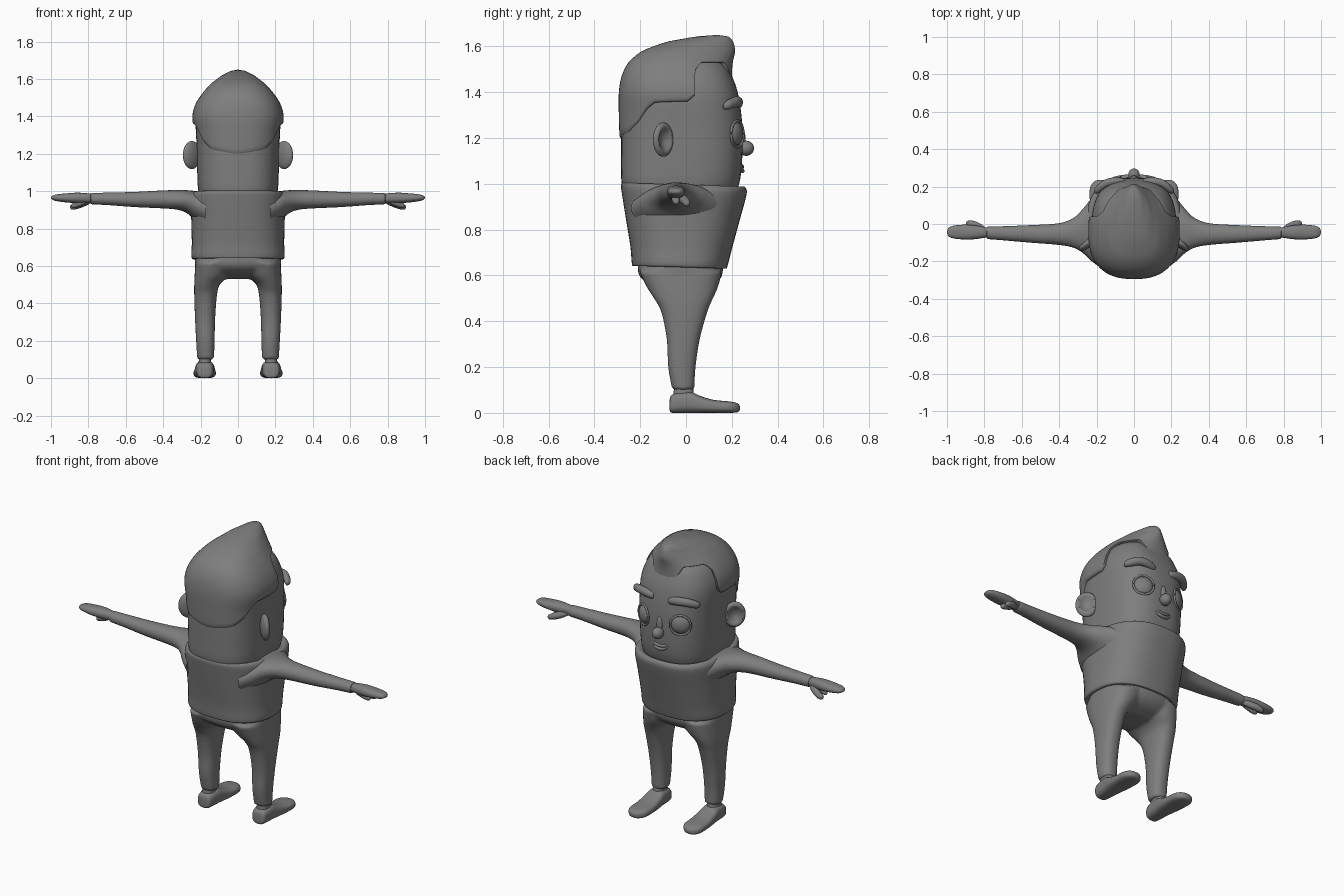
import bpy, bmesh, math
from mathutils import Vector, Matrix

cube = bpy.data.objects.get("Cube")
if cube:
    bpy.data.objects.remove(cube, do_unlink=True)

GREY = (0.21, 0.21, 0.21, 1)
mat = bpy.data.materials.new("plain_grey")
mat.use_nodes = True
mat.diffuse_color = GREY
mat.node_tree.nodes["Principled BSDF"].inputs["Base Color"].default_value = GREY


def finish(name, bm, angle=50):
    bmesh.ops.recalc_face_normals(bm, faces=bm.faces)
    me = bpy.data.meshes.new(name)
    bm.to_mesh(me)
    bm.free()
    ob = bpy.data.objects.new(name, me)
    bpy.context.collection.objects.link(ob)
    me.materials.append(mat)
    bpy.ops.object.select_all(action='DESELECT')
    ob.select_set(True)
    bpy.context.view_layer.objects.active = ob
    bpy.ops.object.shade_smooth_by_angle(angle=math.radians(angle))
    return ob


def catmull(rows, i, t):
    p = [rows[min(max(i + k, 0), len(rows) - 1)] for k in (-1, 0, 1, 2)]
    return [b + 0.5 * t * (c - a + t * (2*a - 5*b + 4*c - d + t * (3*(b - c) + d - a)))
            for a, b, c, d in zip(*p)]


def spow(v, n):
    return math.copysign(abs(v) ** (2 / n), v)


def skin(bm, rows):
    """Bridge rows of points into a closed surface."""
    vs = [[bm.verts.new(p) for p in r] for r in rows]
    n = len(vs[0])
    for r, q in zip(vs, vs[1:]):
        for j in range(n):
            bm.faces.new((r[j], r[(j + 1) % n], q[(j + 1) % n], q[j]))
    bm.faces.new(vs[0][::-1])
    bm.faces.new(vs[-1])


def loft(name, rings, axis='z', power=2.4, s=1, steps=4, tilt=0, n=40, bm=None):
    """Rings are (position, a min, a max, b min, b max) along an axis."""
    own = bm is None
    bm = bm or bmesh.new()
    fine = [catmull(rings, i, k / steps) for i in range(len(rings) - 1) for k in range(steps)]
    rows = []
    for p, a0, a1, b0, b1 in fine + [rings[-1]]:
        row = []
        for j in range(n):
            t = math.tau * j / n
            a = (a0 + a1) / 2 + (a1 - a0) / 2 * spow(math.cos(t), power)
            b = (b0 + b1) / 2 + (b1 - b0) / 2 * spow(math.sin(t), power)
            x, y, z = {'z': (a, b, p), 'x': (p, a, b), 'y': (a, p, b)}[axis]
            row.append((s * x, y, z + tilt * y))
        rows.append(row)
    skin(bm, rows)
    return finish(name, bm) if own else None


def blob(name, loc, size, rot=None, dent=None):
    bm = bmesh.new()
    bmesh.ops.create_uvsphere(bm, u_segments=32, v_segments=20, radius=1)
    if dent:
        dent(bm)
    m = Matrix.LocRotScale(Vector(loc), rot, Vector(size))
    bmesh.ops.transform(bm, matrix=m, verts=bm.verts)
    return finish(name, bm)


def tube(name, pts, radii, flat=1.0):
    """Tapered rounded tube through points, flattened in height."""
    bm = bmesh.new()
    data = [(*p, r) for p, r in zip(pts, radii)]
    fine = [catmull(data, i, k / 4) for i in range(len(data) - 1) for k in range(4)] + [data[-1]]
    rows = []
    for i, (x, y, z, r) in enumerate(fine):
        d = Vector(fine[min(i + 1, len(fine) - 1)][:3]) - Vector(fine[max(i - 1, 0)][:3])
        side = d.cross(Vector((0, 0, 1))).normalized()
        up = side.cross(d).normalized() * flat
        rows.append([Vector((x, y, z)) + r * (side * math.cos(a) + up * math.sin(a))
                     for a in (math.tau * j / 16 for j in range(16))])
    skin(bm, rows)
    return finish(name, bm)


# Head
loft("head", [(.93, -.19, .19, -.25, .2), (1.0, -.212, .212, -.28, .232),
              (1.1, -.218, .218, -.283, .245), (1.25, -.222, .222, -.283, .246),
              (1.38, -.226, .226, -.28, .23), (1.46, -.208, .208, -.26, .205),
              (1.52, -.17, .17, -.21, .17), (1.56, -.1, .1, -.14, .1),
              (1.57, -.01, .01, -.03, .0)], power=2.7, n=56)

# Hair: a swept cap whose lower edge follows the hairline
HAIR = [(1.16, .222, -.288, -.04, .235, 2.8), (1.30, .23, -.292, -.04, .235, 2.8),
        (1.40, .243, -.292, -.04, .212, 2.6), (1.47, .224, -.28, -.04, .2, 2.3),
        (1.53, .185, -.25, -.04, .203, 2.0), (1.58, .138, -.19, -.02, .213, 1.7),
        (1.62, .085, -.085, .04, .205, 1.7), (1.643, .04, .04, .1, .185, 2),
        (1.65, .002, .13, .135, .14, 2)]
LINE = [(0, 1.44), (14, 1.47), (32, 1.53), (64, 1.53), (73, 1.49), (77, 1.39), (84, 1.36),
        (108, 1.355), (116, 1.33), (128, 1.27), (145, 1.225), (180, 1.2)]


def lookup(table, v):
    i = next((k for k in range(len(table) - 1) if v <= table[k + 1][0]), len(table) - 2)
    return i, (v - table[i][0]) / (table[i + 1][0] - table[i][0])


def hair_point(deg, t, inset):
    i, f = lookup(LINE, abs(deg))
    low = LINE[i][1] + (LINE[i + 1][1] - LINE[i][1]) * f
    z = low + (HAIR[-1][0] - low) * (1 - (1 - t) ** 1.7)
    _, w, yb, yc, yf, nf = catmull(HAIR, *lookup(HAIR, z))
    c, s = math.cos(math.radians(deg)), math.sin(math.radians(deg))
    n = nf if c > 0 else 2.5
    depth = (yf - yc) if c > 0 else (yc - yb)
    return (w * spow(s, n) * inset, yc + depth * spow(c, n) * inset, z)


bm = bmesh.new()
profile = [(0, .88), (0, .985), (.012, 1.005)] + [(k / 26, 1.005) for k in range(1, 27)]
skin(bm, [[hair_point(d, t, q) for d in range(-180, 180, 3)] for t, q in profile])
finish("hair", bm)

# Shirt body with turned-in collar
loft("shirt_body", [(.65, -.2, .2, -.2, .13), (.635, -.235, .235, -.23, .172),
                    (.65, -.249, .249, -.237, .182), (.72, -.247, .247, -.243, .2),
                    (.85, -.25, .25, -.264, .235), (.95, -.255, .255, -.28, .262),
                    (.983, -.25, .25, -.284, .264), (.996, -.235, .235, -.278, .25),
                    (.985, -.212, .212, -.265, .228), (.95, -.19, .19, -.24, .2)],
     power=2.5, n=56, tilt=-.03)

# Trousers: hips and legs fused into one skin
bm = bmesh.new()
loft("hips", [(.53, -.08, .08, -.07, .06), (.555, -.19, .19, -.15, .12),
              (.6, -.228, .228, -.205, .158), (.66, -.228, .228, -.21, .16)], bm=bm)
for s in (1, -1):
    loft("leg", [(.1, .128, .218, -.06, .036), (.2, .125, .224, -.078, .042),
                 (.32, .122, .23, -.084, .06), (.44, .113, .234, -.108, .093),
                 (.5, .098, .234, -.14, .118), (.55, .05, .232, -.172, .14),
                 (.62, .02, .228, -.205, .158)], s=s, bm=bm)
trousers = finish("trousers", bm)
rm = trousers.modifiers.new("fuse", 'REMESH')
rm.mode, rm.voxel_size, rm.use_smooth_shade = 'VOXEL', .009, True
sm = trousers.modifiers.new("soften", 'SMOOTH')
sm.factor, sm.iterations = .5, 6


# Ear bowl pressed into the outward face
def ear_dent(bm):
    for v in bm.verts:
        r = math.hypot(v.co.x, v.co.z)
        if v.co.y > 0 and r < .75:
            v.co.y -= 1.3 * (1 - (r / .75) ** 2)


for s, side in ((1, "left"), (-1, "right")):
    # Arms
    loft(side + "_arm", [(.17, -.24, .19, .8, .99), (.225, -.2, .14, .84, 1.0), (.27, -.158, .085, .88, 1.005),
                         (.32, -.128, .035, .9, 1.006), (.4, -.112, .004, .908, 1.004),
                         (.55, -.1, -.006, .915, .996), (.7, -.087, -.012, .926, .992),
                         (.78, -.08, -.014, .93, .99), (.785, -.07, -.022, .94, .982)],
         'x', 2.1, s)
    # Hands
    loft(side + "_hand", [(.76, -.068, -.024, .942, .98), (.8, -.074, -.016, .938, .988),
                          (.86, -.082, -.006, .936, .992), (.92, -.082, -.004, .94, .988),
                          (.97, -.076, -.01, .947, .983), (.993, -.064, -.022, .955, .975),
                          (1.0, -.046, -.04, .963, .967)], 'x', 2.3, s)
    tube(side + "_thumb", [(s * x, y, z) for x, y, z in
                           ((.79, -.04, .95), (.83, -.015, .935), (.865, .0, .922), (.89, .004, .913), (.897, .005, .911))],
         (.014, .019, .018, .013, .003))
    tube(side + "_curled_finger", [(s * x, y, z) for x, y, z in
                                   ((.82, -.05, .945), (.86, -.045, .93), (.885, -.042, .92), (.892, -.042, .918))],
         (.016, .017, .012, .003))
    # Feet
    loft(side + "_foot", [(-.072, .165, .19, .02, .04), (-.066, .14, .216, .002, .075),
                          (-.03, .13, .224, 0, .09), (.02, .126, .228, 0, .092),
                          (.06, .122, .232, 0, .075), (.12, .119, .236, 0, .057),
                          (.19, .121, .236, 0, .05), (.225, .145, .215, .003, .042),
                          (.236, .17, .19, .015, .028)], 'y', 2.8, s)
    loft(side + "_ankle", [(.03, .13, .224, -.06, .06), (.08, .143, .211, -.055, .035),
                           (.14, .145, .208, -.05, .03)], s=s)
    # Ears
    blob(side + "_ear", (s * .247, -.1, 1.193), (.06, .025, .075),
         Matrix.Rotation(-s * math.radians(42), 3, 'Z').to_quaternion(), ear_dent)
    # Eyes with lids
    turn = Matrix.Rotation(-s * math.radians(28), 3, 'Z')
    centre = Vector((s * .115, .213, 1.218))
    blob(side + "_eye", centre, (.054, .03, .054), turn.to_quaternion())
    ring = [centre + turn @ Vector((.056 * math.cos(a), .012, .057 * math.sin(a)))
            for a in (math.tau * (k + .5) / 28 for k in range(29))]
    tube(side + "_eyelid", ring, [.006] * len(ring))
    # Eyebrows
    tube(side + "_eyebrow", [(s * x, y, z) for x, y, z in
                             ((.05, .225, 1.345), (.056, .226, 1.346), (.1, .228, 1.356),
                              (.15, .217, 1.358), (.19, .187, 1.345), (.204, .17, 1.336), (.208, .166, 1.334))],
         (.004, .017, .021, .021, .019, .012, .003), 1.1)

# Nose
blob("nose_tip", (0, .262, 1.155), (.031, .035, .033))
blob("nose_bridge", (0, .238, 1.195), (.02, .022, .055))

# Lips: a gentle smile
for name, z, lift, r in (("upper_lip", 1.075, .012, .008), ("lower_lip", 1.056, .026, .009)):
    tube(name, [(x * .055, .246 - .01 * x * x, z + lift * x * x) for x in (-1, -.9, -.5, 0, .5, .9, 1)],
         (.002, .005, r, r, r, .005, .002))
